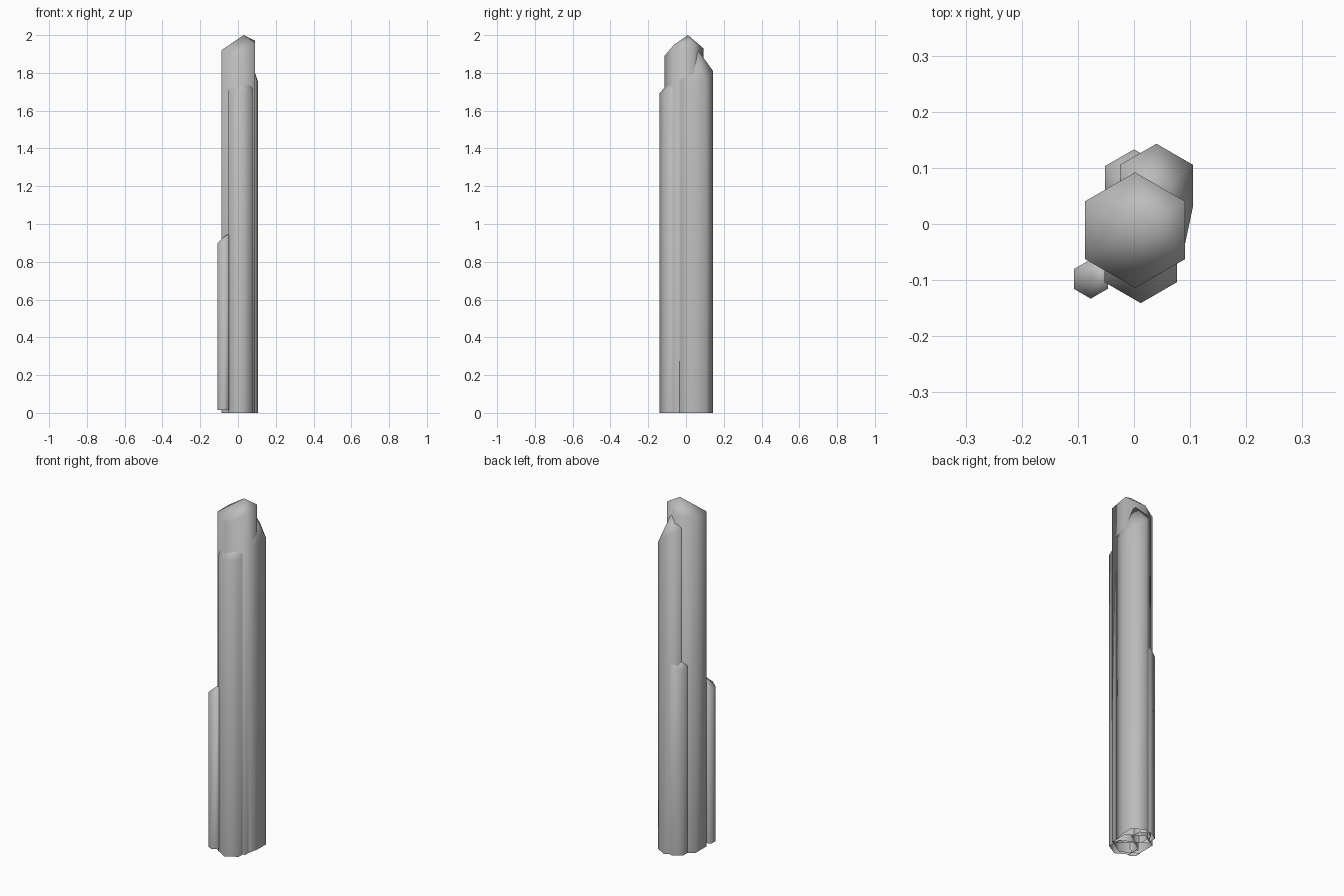
import bpy, bmesh
from math import cos, sin, radians

cube = bpy.data.objects.get("Cube")
if cube:
    bpy.data.objects.remove(cube, do_unlink=True)

# One stone colour
stone = bpy.data.materials.new("grey_stone")
stone.use_nodes = True
stone.diffuse_color = (0.5, 0.5, 0.5, 1)
bsdf = stone.node_tree.nodes["Principled BSDF"]
bsdf.inputs["Base Color"].default_value = (0.5, 0.5, 0.5, 1)
bsdf.inputs["Roughness"].default_value = 0.8


def column(name, centre, radius, rim, apex, foot=0.0, nudge={}):
    """Open-bottomed six-sided crystal; rim heights run anticlockwise from +x front."""
    bm = bmesh.new()
    low, high = [], []
    for i, z in enumerate(rim):
        a = radians(60 * i - 30)
        dx, dy = nudge.get(i, (0, 0))
        x = centre[0] + radius * cos(a) + dx
        y = centre[1] + radius * sin(a) + dy
        low.append(bm.verts.new((x, y, foot)))
        high.append(bm.verts.new((x, y, z)))
    tip = bm.verts.new(apex)
    for i in range(6):
        j = (i + 1) % 6
        bm.faces.new((low[i], low[j], high[j], high[i]))
        bm.faces.new((high[i], high[j], tip))
    for f in bm.faces:
        f.smooth = True
    mesh = bpy.data.meshes.new(name)
    bm.to_mesh(mesh)
    bm.free()
    mesh.materials.append(stone)
    obj = bpy.data.objects.new(name, mesh)
    bpy.context.collection.objects.link(obj)
    return obj


# Tall central crystal
column("main_column", (0.002, -0.011), 0.103,
       (1.95, 1.97, 1.93, 1.92, 1.92, 1.89), (0.03, 0.01, 2.0))

# Steep-topped crystal behind it, its inner corner drawn out along the side
column("back_column", (0.04, 0.068), 0.075,
       (1.75, 1.755, 1.81, 1.86, 1.86, 1.77), (0.045, 0.05, 1.94),
       nudge={5: (0.045, -0.057)})

# Crystal in front
column("front_column", (0.012, -0.066), 0.075,
       (1.7, 1.76, 1.78, 1.74, 1.7, 1.69), (0.012, -0.066, 1.78))

# Two short crystals
column("short_back_column", (0.0, 0.073), 0.06,
       (1.1, 1.08, 1.08, 1.06, 1.08, 1.12), (0.0, 0.073, 1.12))
column("short_front_column", (-0.077, -0.098), 0.035,
       (0.94, 0.95, 0.92, 0.9, 0.9, 0.915), (-0.07, -0.095, 0.935), foot=0.015)
